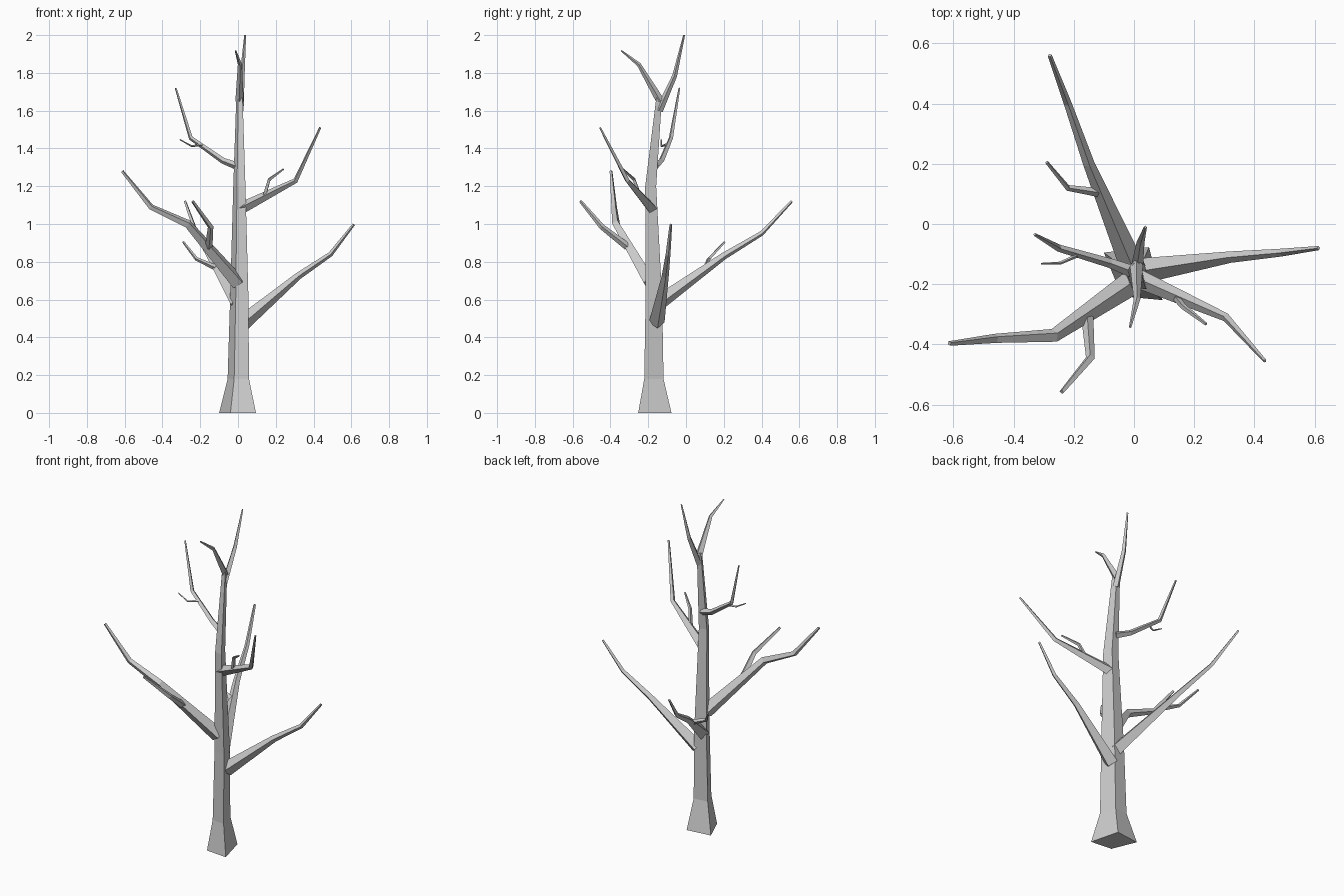
import bpy, math
from mathutils import Vector


def skin(name, rings):
    """Join equal-sized rings into a closed flat-shaded tube."""
    n = len(rings[0])
    verts = [v for ring in rings for v in ring]
    faces = [(k*n + i, k*n + (i+1) % n, (k+1)*n + (i+1) % n, (k+1)*n + i)
             for k in range(len(rings) - 1) for i in range(n)]
    faces += [tuple(reversed(range(n))), tuple(range(len(verts) - n, len(verts)))]
    me = bpy.data.meshes.new(name)
    me.from_pydata(verts, [], faces)
    me.update()
    ob = bpy.data.objects.new(name, me)
    bpy.context.collection.objects.link(ob)
    return ob


def limb(name, path, radii, sides=4):
    """Tapered low-poly branch through a few points."""
    pts = [Vector(p) for p in path]
    rings = []
    for k, p in enumerate(pts):
        d = Vector()
        if k > 0:
            d += (p - pts[k-1]).normalized()
        if k < len(pts) - 1:
            d += (pts[k+1] - p).normalized()
        d.normalize()
        if k == 0:
            side = d.cross(Vector((0, 0, 1))).normalized()
        else:
            side = (side - d * side.dot(d)).normalized()
        up = d.cross(side)
        ring = []
        for i in range(sides):
            a = 2 * math.pi * i / sides
            ring.append(p + (side * math.cos(a) + up * math.sin(a)) * radii[k])
        rings.append(ring)
    return skin(name, rings)


# Trunk: irregular four-sided section, flared at the foot
section = [(-0.10, 0.07), (-0.04, -0.075), (0.095, -0.088), (0.05, 0.088)]
levels = [(0, -0.165, 0, 1), (0.003, -0.17, 0.18, 0.58), (0.008, -0.17, 0.6, 0.5),
          (0.008, -0.187, 1.2, 0.33), (0.008, -0.142, 1.67, 0.17)]
skin("trunk", [[(cx + x*s, cy + y*s, z) for x, y in section] for cx, cy, z, s in levels])

# Main branches
main = [0.042, 0.019, 0.013, 0.007]
limb("lower_right_branch", [(0.03, -0.155, 0.48), (0.32, -0.11, 0.725),
     (0.49, -0.095, 0.84), (0.613, -0.08, 0.998)], main)
limb("back_branch", [(0, -0.155, 0.575), (-0.15, 0.2, 0.83),
     (-0.22, 0.4, 0.95), (-0.28, 0.56, 1.12)], main)
limb("front_left_branch", [(0, -0.19, 0.69), (-0.265, -0.37, 1.0),
     (-0.46, -0.38, 1.09), (-0.613, -0.397, 1.28)], [0.042, 0.023, 0.016, 0.008])
limb("upper_right_branch", [(0.01, -0.18, 1.08), (0.305, -0.31, 1.23),
     (0.435, -0.455, 1.51)], [0.032, 0.014, 0.006])
limb("upper_left_branch", [(0, -0.16, 1.305), (-0.08, -0.13, 1.335),
     (-0.25, -0.08, 1.455), (-0.33, -0.035, 1.72)], [0.021, 0.016, 0.012, 0.005])

# Forked crown
limb("crown_back_fork", [(0.01, -0.142, 1.6), (0.022, -0.06, 1.785),
     (0.038, -0.01, 2.0)], [0.02, 0.013, 0.005])
limb("crown_front_fork", [(0.008, -0.135, 1.65), (0.01, -0.25, 1.845),
     (-0.013, -0.343, 1.918)], [0.022, 0.011, 0.004])

# Side twigs
limb("front_left_twig", [(-0.155, -0.31, 0.88), (-0.145, -0.445, 0.985),
     (-0.24, -0.558, 1.12)], [0.02, 0.015, 0.008])
limb("back_twig", [(-0.12, 0.105, 0.77), (-0.22, 0.12, 0.815),
     (-0.29, 0.205, 0.905)], [0.015, 0.01, 0.006])
limb("upper_right_twig", [(0.14, -0.245, 1.15), (0.165, -0.275, 1.235),
     (0.24, -0.333, 1.29)], [0.012, 0.01, 0.005])
limb("upper_left_twig", [(-0.19, -0.105, 1.42), (-0.245, -0.13, 1.412),
     (-0.308, -0.132, 1.447)], [0.007, 0.005, 0.003])
